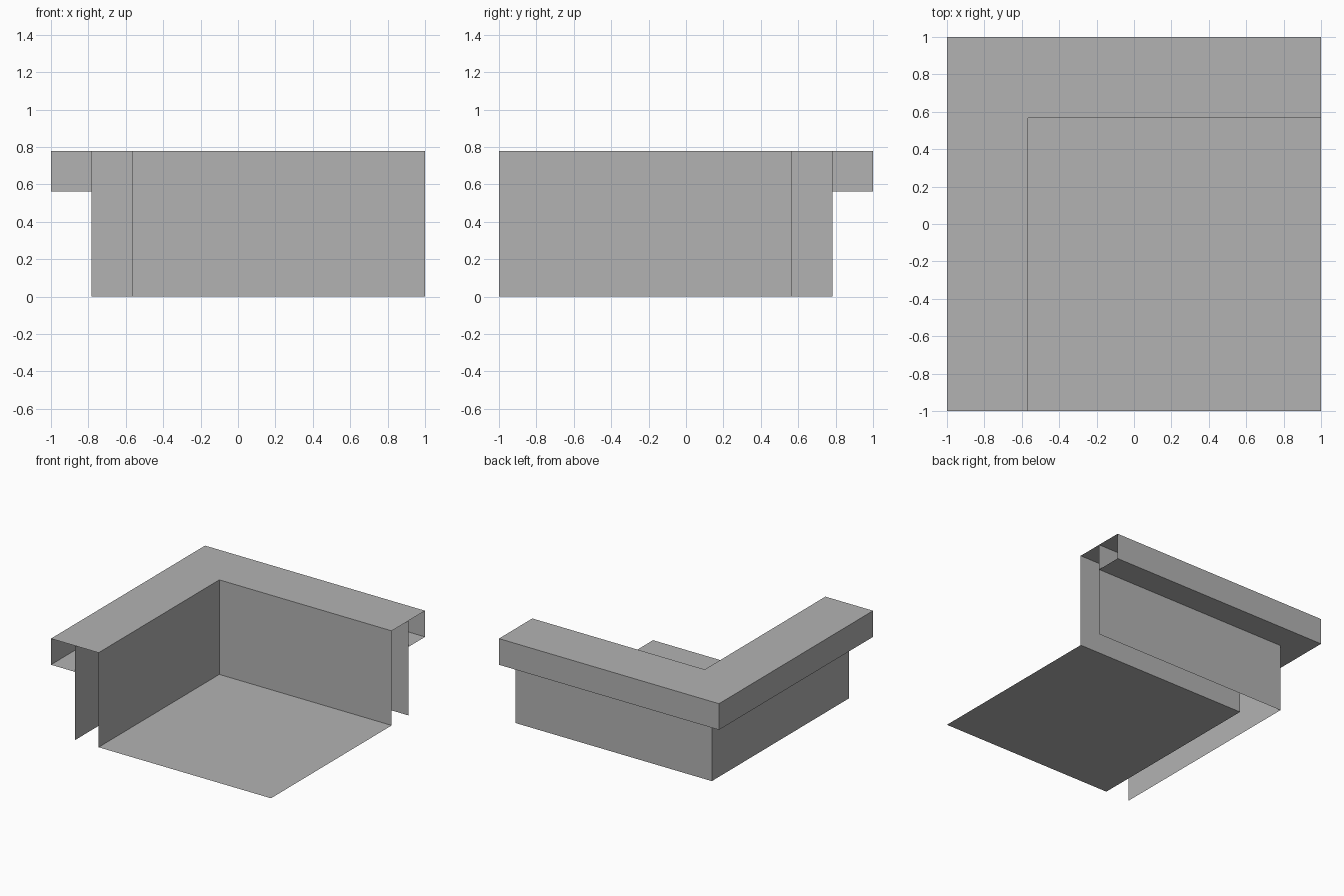
import bpy

old = bpy.data.objects.get("Cube")
if old:
    bpy.data.objects.remove(old, do_unlink=True)

# Single plain grey
grey = bpy.data.materials.new("plain_grey")
grey.use_nodes = True
colour = (0.45, 0.45, 0.45, 1)
grey.diffuse_color = colour
grey.node_tree.nodes["Principled BSDF"].inputs["Base Color"].default_value = colour

INNER, OUTER, EDGE = 0.567, 0.783, 1.0   # offsets of the wall lines from the centre
TOP, SOFFIT = 0.777, 0.562               # heights


def add_sheet(name, verts, faces):
    mesh = bpy.data.meshes.new(name)
    mesh.from_pydata(verts, [], faces)
    mesh.materials.append(grey)
    obj = bpy.data.objects.new(name, mesh)
    bpy.context.collection.objects.link(obj)
    return obj


def corner_ribbon(name, start, end):
    """Mitred L-shaped sheet between two (offset, height) lines."""
    verts = []
    for offset, z in (start, end):
        verts += [(-offset, -1, z), (-offset, offset, z), (1, offset, z)]
    add_sheet(name, verts, [(0, 3, 4, 1), (1, 4, 5, 2)])


# Floor inside the corner
add_sheet("floor",
          [(-INNER, -1, 0), (1, -1, 0), (1, INNER, 0), (-INNER, INNER, 0)],
          [(0, 1, 2, 3)])

# Walls, wall top and overhanging ledge, all open at the ends
corner_ribbon("inner_wall", (INNER, 0), (INNER, TOP))
corner_ribbon("wall_top", (INNER, TOP), (EDGE, TOP))
corner_ribbon("ledge_face", (EDGE, TOP), (EDGE, SOFFIT))
corner_ribbon("ledge_underside", (EDGE, SOFFIT), (OUTER, SOFFIT))
corner_ribbon("outer_wall", (OUTER, TOP), (OUTER, 0))
